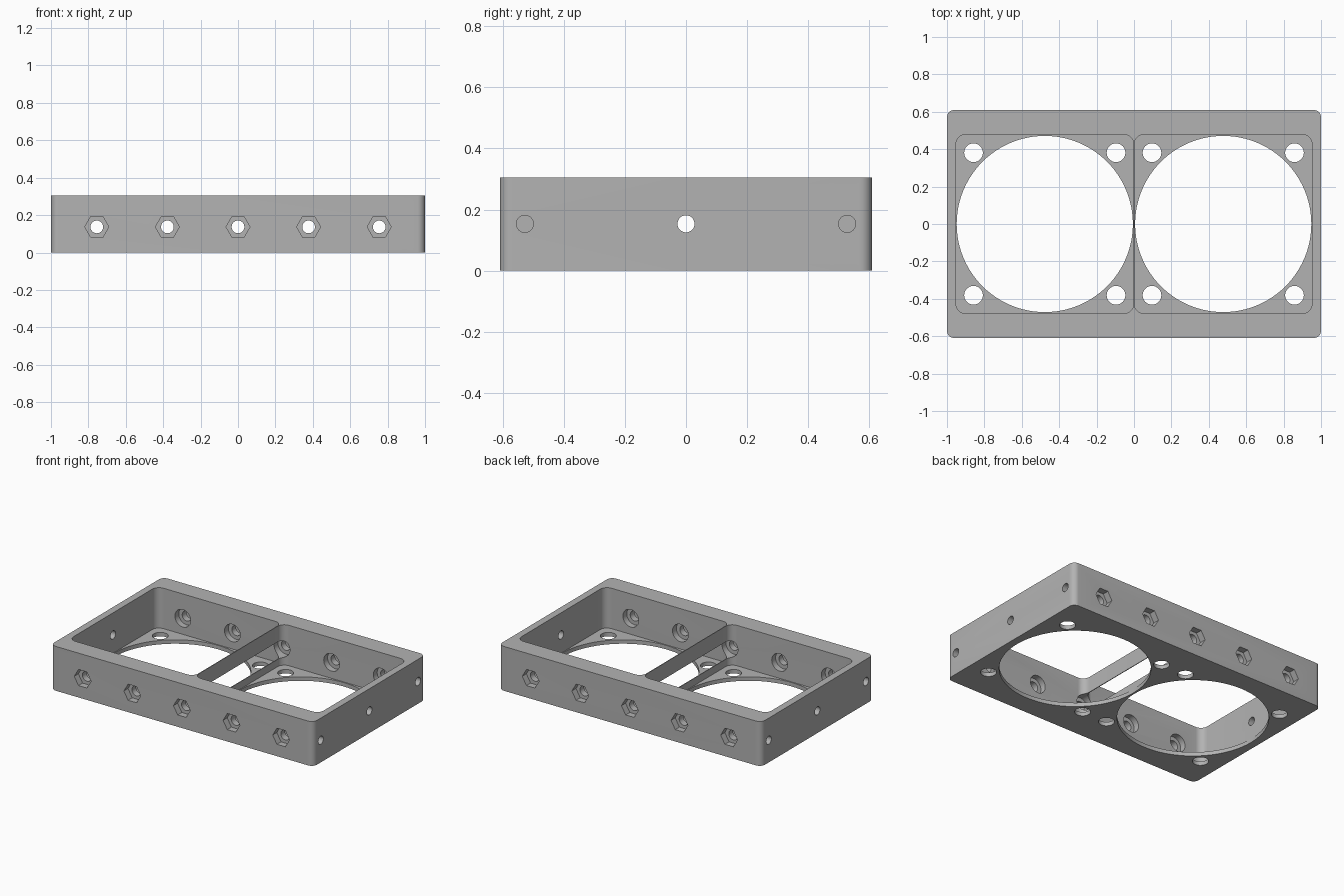
import bpy, bmesh, math
from mathutils import Vector

if "Cube" in bpy.data.objects:
    bpy.data.objects.remove(bpy.data.objects["Cube"])

def circle(cx, cy, r, n):
    return [(cx + r * math.cos(2 * math.pi * i / n), cy + r * math.sin(2 * math.pi * i / n)) for i in range(n)]

def rounded_rect(cx, cy, hx, hy, r, n=8):
    pts = []
    for k, (sx, sy) in enumerate([(1, 1), (-1, 1), (-1, -1), (1, -1)]):
        for i in range(n + 1):
            a = math.pi / 2 * (k + i / n)
            pts.append((cx + sx * (hx - r) + r * math.cos(a), cy + sy * (hy - r) + r * math.sin(a)))
    return pts

# Maps a 2D profile plus depth onto each extrusion axis
AXES = {'x': lambda u, v, d: (d, u, v), 'y': lambda u, v, d: (u, d, v), 'z': lambda u, v, d: (u, v, d)}

def solid(name, prisms):
    """Join several straight prisms (profile, axis, start, end) in one object."""
    bm = bmesh.new()
    for pts, axis, a, b in prisms:
        place = AXES[axis]
        face = bm.faces.new([bm.verts.new(place(u, v, a)) for u, v in pts])
        new = bmesh.ops.extrude_face_region(bm, geom=[face])['geom']
        bmesh.ops.translate(bm, verts=[g for g in new if isinstance(g, bmesh.types.BMVert)],
                            vec=Vector(place(0, 0, b - a)))
    bmesh.ops.recalc_face_normals(bm, faces=bm.faces)
    mesh = bpy.data.meshes.new(name)
    bm.to_mesh(mesh)
    bm.free()
    ob = bpy.data.objects.new(name, mesh)
    bpy.context.collection.objects.link(ob)
    return ob

H, FLOOR, CX = 0.305, 0.027, 0.477
HOLE_X = [-0.755, -0.3775, 0, 0.3775, 0.755]
HOLE_Z, SIDE_Z = 0.137, 0.153

# Outer block
frame = solid("double_fan_frame", [(rounded_rect(0, 0, 1.0, 0.61, 0.04), 'z', 0, H)])

# Two pockets leaving a very thin divider, then fan openings with corner screw holes
pockets = [(rounded_rect(s * CX, 0, 0.4745, 0.478, 0.05), 'z', FLOOR, 0.5) for s in (-1, 1)]
openings = [(circle(s * CX, 0, 0.471, 96), 'z', -0.1, 0.1) for s in (-1, 1)]
openings += [(circle(s * CX + i * 0.381, j * 0.381, 0.05, 32), 'z', -0.1, 0.1)
             for s in (-1, 1) for i in (-1, 1) for j in (-1, 1)]

# Bolt holes front to back: hex recess outside, round counterbore inside (also slots the divider)
bolts = [(circle(x, HOLE_Z, 0.034, 32), 'y', -0.8, 0.8) for x in HOLE_X]
bores = [(circle(x, HOLE_Z, 0.06, 32), 'y', -0.52, 0.52) for x in HOLE_X]
hexes = [(circle(x, HOLE_Z, 0.064, 6), 'y', s * 0.565, s * 0.8) for x in HOLE_X for s in (-1, 1)]

# Side holes: one straight through, two blind ones at each end
sides = [(circle(0, SIDE_Z, 0.028, 32), 'x', -1.2, 1.2)]
sides += [(circle(t * 0.528, SIDE_Z, 0.028, 32), 'x', s * 0.9, s * 1.2) for s in (-1, 1) for t in (-1, 1)]

bpy.context.view_layer.objects.active = frame
for name, prisms in [("pocket", pockets), ("opening", openings), ("bore", bores),
                     ("hex", hexes), ("bolt", bolts), ("side", sides)]:
    cutter = solid(name + "_cutter", prisms)
    cutter.hide_render = True
    mod = frame.modifiers.new(name, 'BOOLEAN')
    mod.operation, mod.solver, mod.object = 'DIFFERENCE', 'EXACT', cutter
    bpy.ops.object.modifier_apply(modifier=mod.name)
    bpy.data.objects.remove(cutter)

# Single grey
grey = bpy.data.materials.new("plain grey")
grey.diffuse_color = (0.45, 0.45, 0.45, 1)
grey.use_nodes = True
grey.node_tree.nodes["Principled BSDF"].inputs["Base Color"].default_value = grey.diffuse_color
frame.data.materials.clear()
frame.data.materials.append(grey)

frame.select_set(True)
bpy.ops.object.shade_smooth_by_angle(angle=math.radians(30))
